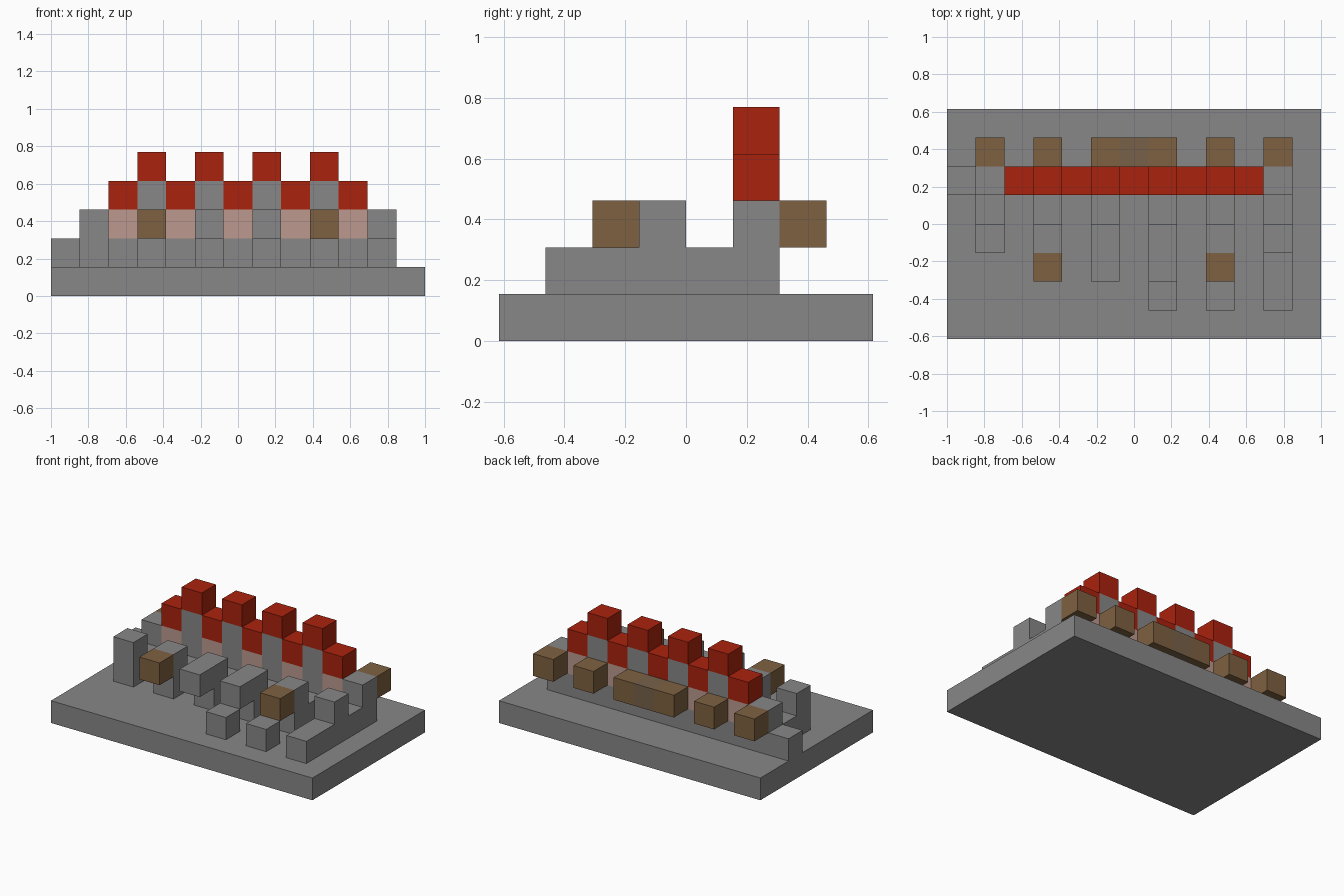
import bpy
from mathutils import Vector

cube = bpy.data.objects.get("Cube")
if cube:
    bpy.data.objects.remove(cube, do_unlink=True)

NX, NY = 13, 8          # base plate size in cells
U = 2 / NX              # edge of one cell


def material(name, rgb):
    lin = [((c / 255 + 0.055) / 1.055) ** 2.4 for c in rgb] + [1]
    mat = bpy.data.materials.new(name)
    mat.use_nodes = True
    mat.diffuse_color = lin
    mat.node_tree.nodes["Principled BSDF"].inputs["Base Color"].default_value = lin
    return mat


grey = material("stone grey", (137, 135, 135))
red = material("deep red", (170, 34, 14))
pink = material("dusty pink", (188, 153, 143))
brown = material("wood brown", (126, 97, 65))
dull_brown = material("dull brown", (119, 97, 74))


def block(name, mat, i, j, k, nx=1, ny=1, nz=1):
    """Box whose low corner is at cell i, j, k and which spans nx, ny, nz cells."""
    size = Vector((nx, ny, nz))
    centre = (Vector((i - NX / 2, j - NY / 2, k)) + size / 2) * U
    bpy.ops.mesh.primitive_cube_add(size=1, location=centre)
    ob = bpy.context.object
    ob.name = name
    ob.scale = size * U
    bpy.ops.object.transform_apply(location=False, rotation=False, scale=True)
    ob.data.materials.append(mat)


# Base plate and the long low wall
block("base_plate", grey, 0, 0, 0, NX, NY, 1)
block("wall_footing", grey, 0, 5, 1, 12)

# Wall ends, grey piers with red caps
for i in (1, 11):
    block("wall_end", grey, i, 5, 2)
for i in range(3, 10, 2):
    block("wall_pier", grey, i, 5, 2, nz=2)
    block("pier_cap", red, i, 5, 4)

# Pink panels with red blocks between the piers
for i in range(2, 11, 2):
    block("wall_panel", pink, i, 5, 2)
    block("panel_top", red, i, 5, 3)

# Brown blocks on the back of the wall
for i in (1, 3, 5, 7, 9, 11):
    block("back_block", brown, i, 6, 2)
block("back_block_middle", dull_brown, 6, 6, 2)

# Front legs: a low link to the wall, then an upright
for i in range(1, 12, 2):
    block("leg_link", grey, i, 4, 1)
    block("leg_upright", grey, i, 3, 1, nz=2)

# Raised leg tips
for i, mat in ((3, brown), (5, grey), (7, grey), (9, brown)):
    block("leg_tip", mat, i, 2, 2)

# Feet
for i in (7, 9):
    block("foot", grey, i, 1, 1)
block("long_foot", grey, 11, 1, 1, ny=2)
